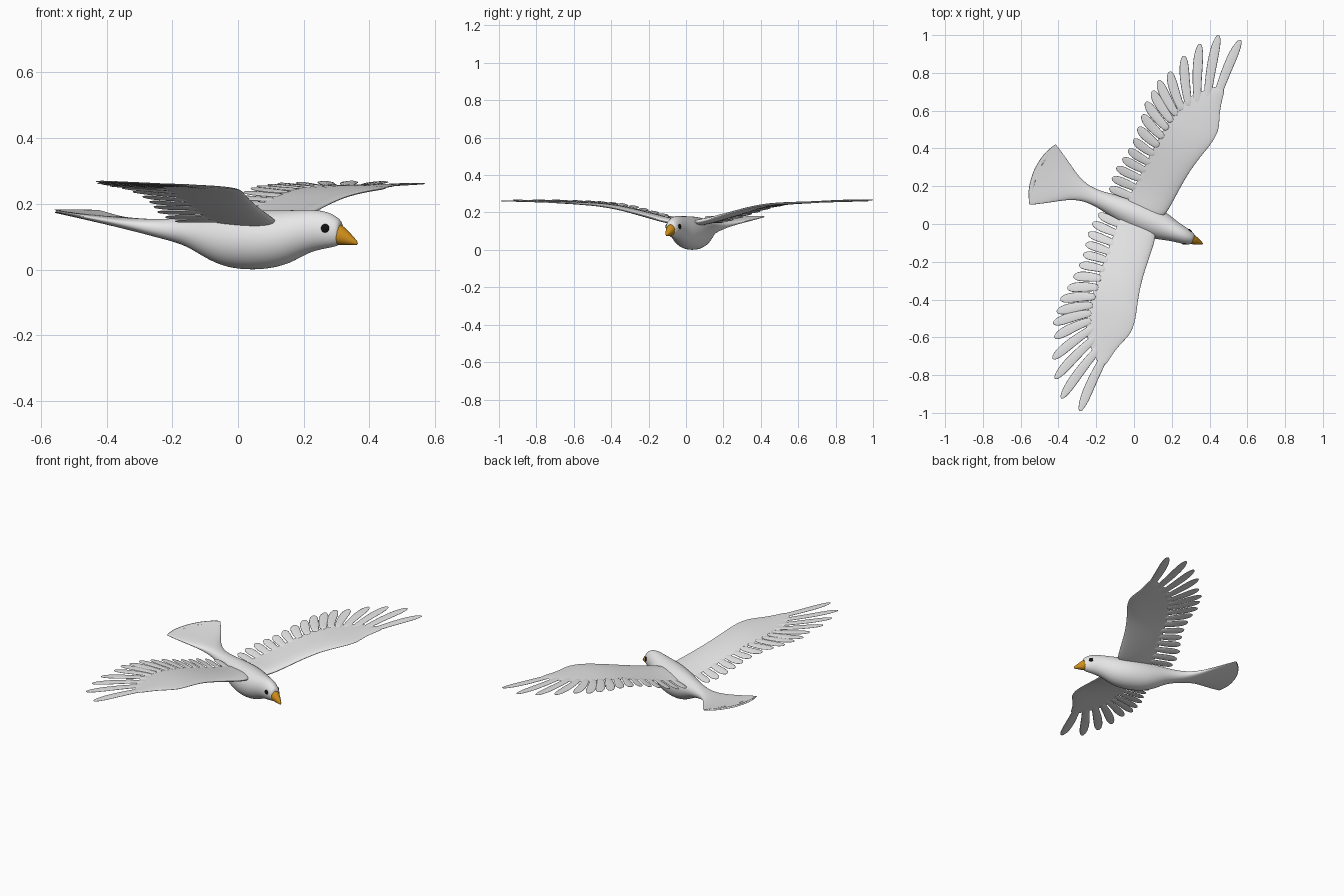
import bpy, bmesh, math
from mathutils import Matrix, Vector

if "Cube" in bpy.data.objects:
    bpy.data.objects.remove(bpy.data.objects["Cube"])

# The bird is built facing +x, then turned to its heading
TURN = Matrix.Rotation(math.radians(-23.4), 4, 'Z') @ Matrix.Translation((0, 0.048, 0))


def material(name, col):
    m = bpy.data.materials.new(name)
    m.diffuse_color = (*col, 1)
    m.use_nodes = True
    m.node_tree.nodes["Principled BSDF"].inputs["Base Color"].default_value = m.diffuse_color
    return m


WHITE = material("plumage_white", (0.8, 0.8, 0.8))
ORANGE = material("beak_orange", (0.62, 0.27, 0.01))
BLACK = material("eye_black", (0.005, 0.005, 0.005))


def interp(table, x):
    for (a, p), (b, q) in zip(table, table[1:]):
        if x <= b:
            t = max(0, (x - a) / (b - a))
            return p + (q - p) * t
    return table[-1][1]


def add_loft(bm, rings):
    """Skin a list of closed point rings and cap both ends."""
    rows = [[bm.verts.new(p) for p in r] for r in rings]
    n = len(rows[0])
    for a, b in zip(rows, rows[1:]):
        for i in range(n):
            bm.faces.new((a[i], a[(i + 1) % n], b[(i + 1) % n], b[i]))
    bm.faces.new(rows[0])
    bm.faces.new(rows[-1])


def finish(bm, name, mat, levels):
    bmesh.ops.recalc_face_normals(bm, faces=bm.faces)
    bmesh.ops.transform(bm, matrix=TURN, verts=bm.verts)
    for f in bm.faces:
        f.smooth = True
    me = bpy.data.meshes.new(name)
    bm.to_mesh(me)
    bm.free()
    me.materials.append(mat)
    ob = bpy.data.objects.new(name, me)
    bpy.context.collection.objects.link(ob)
    if levels:
        s = ob.modifiers.new("smooth", 'SUBSURF')
        s.levels = s.render_levels = levels
    return ob


def body_ring(u, zb, zt, hw, bow=0, p=1.0, n=24):
    """Cross-section across the body; bow pushes the middle backwards."""
    pts = []
    for i in range(n):
        a = 2 * math.pi * i / n
        c, s = math.cos(a), math.sin(a)
        c = math.copysign(abs(c) ** p, c)
        s = math.copysign(abs(s) ** p, s)
        pts.append((u - bow * (1 - c * c), hw * c, (zb + zt) / 2 + (zt - zb) / 2 * s))
    return pts


# Body, head and fanned tail in one skin: u, bottom, top, half width, bow, squareness
bm = bmesh.new()
add_loft(bm, [body_ring(*s) for s in (
    (0.322, 0.085, 0.142, 0.022), (0.314, 0.073, 0.155, 0.031),
    (0.285, 0.066, 0.173, 0.041), (0.245, 0.060, 0.182, 0.048),
    (0.20, 0.046, 0.182, 0.057), (0.15, 0.018, 0.181, 0.073),
    (0.09, 0.003, 0.181, 0.084), (0.03, -0.002, 0.180, 0.087),
    (-0.05, 0.003, 0.175, 0.080), (-0.12, 0.030, 0.167, 0.065),
    (-0.19, 0.074, 0.158, 0.048), (-0.27, 0.093, 0.152, 0.040, 0.0, 0.9),
    (-0.35, 0.116, 0.156, 0.056, 0.01, 0.8), (-0.43, 0.139, 0.164, 0.106, 0.025, 0.7),
    (-0.50, 0.159, 0.174, 0.150, 0.04, 0.6), (-0.548, 0.172, 0.183, 0.176, 0.055, 0.5),
    (-0.554, 0.174, 0.183, 0.178, 0.055, 0.5))])
finish(bm, "body_and_tail", WHITE, 2)

# Beak
bm = bmesh.new()
add_loft(bm, [body_ring(*s, n=16) for s in (
    (0.300, 0.074, 0.142, 0.029), (0.318, 0.074, 0.140, 0.027), (0.340, 0.074, 0.122, 0.020),
    (0.362, 0.074, 0.099, 0.011), (0.377, 0.074, 0.084, 0.004))])
finish(bm, "beak", ORANGE, 1)

# Wing height along the span
HEIGHT = ((0, .140), (.05, .145), (.1, .152), (.2, .177), (.3, .203), (.4, .228),
          (.5, .243), (.6, .250), (.8, .258), (1.1, .264))
THICK = ((0, .026), (.2, .021), (.4, .014), (.6, .010), (.8, .006))


def wing_z(u, v):
    return interp(HEIGHT, v) + 0.06 * (v - 0.2) * (0.1 - u)


# Wing plan: span position, leading edge, trailing edge
PLAN = ((0.02, .125, -.09), (.10, .141, -.08), (.218, .149, -.074), (.30, .158, -.070),
        (.384, .174, -.065), (.46, .196, -.058), (.515, .211, -.052), (.57, .216, -.043),
        (.61, .209, -.035), (.665, .186, -.012), (.72, .172, .025), (.76, .165, .075),
        (.80, .158, .115))
# Feathers from wing tip to body: tip u, tip v, base u, base v
FEATHERS = ((.130, 1.072, .140, .70), (.013, 1.05, .10, .69), (-.059, .967, .06, .66),
            (-.112, .875, .025, .63), (-.148, .768, 0, .60), (-.184, .702, -.015, .565),
            (-.192, .638, -.025, .525), (-.200, .570, -.03, .48), (-.190, .500, -.035, .43),
            (-.184, .430, -.04, .38), (-.181, .362, -.04, .33), (-.184, .302, -.04, .28),
            (-.194, .246, -.04, .235), (-.205, .190, -.04, .185), (-.205, .130, -.04, .13),
            (-.196, .075, -.04, .08))
# Feather outline: position along the feather, share of full width
OUTLINE = ((0, .7), (.25, .85), (.5, .97), (.7, 1), (.85, .88), (.95, .58), (1, .22))


def wing_ring(v, lead, trail, side, n=20):
    pts = []
    for i in range(n):
        a = 2 * math.pi * i / n
        c = math.cos(a)
        u = (lead + trail) / 2 + (lead - trail) / 2 * c
        t = interp(THICK, v) * (0.62 + 0.38 * c) * math.sin(a)
        pts.append((u, side * v, wing_z(u, v) + t))
    return pts


def feather_rings(tu, tv, bu, bv, half, side, n=8):
    base, tip = Vector((bu, bv)), Vector((tu, tv))
    d = tip - base
    nrm = Vector((-d.y, d.x)).normalized()
    if nrm.x < 0:
        nrm = -nrm
    rings = []
    for t, w in OUTLINE:
        # slight sweep: the middle bows backwards
        mid = base + d * t - nrm * 0.012 * math.sin(math.pi * t) * min(1, bv)
        ring = []
        for i in range(n):
            a = 2 * math.pi * i / n
            p = mid + nrm * half * w * math.cos(a)
            z = wing_z(p.x, p.y) + 0.0045 * (1.1 - 0.6 * t) * math.sin(a)
            ring.append((p.x, side * p.y, z))
        rings.append(ring)
    return rings


for side, label in ((1, "left"), (-1, "right")):
    # Wing blade
    bm = bmesh.new()
    add_loft(bm, [wing_ring(*s, side) for s in PLAN])
    finish(bm, label + "_wing", WHITE, 2)
    # Flight feathers
    bm = bmesh.new()
    for i, f in enumerate(FEATHERS):
        add_loft(bm, feather_rings(*f, 0.029 if i < 10 else 0.026, side))
    finish(bm, label + "_flight_feathers", WHITE, 1)
    # Eye
    bm = bmesh.new()
    bmesh.ops.create_uvsphere(bm, u_segments=20, v_segments=12, radius=0.0135)
    bmesh.ops.scale(bm, vec=(1, 0.5, 1), verts=bm.verts)
    bmesh.ops.rotate(bm, matrix=Matrix.Rotation(-side * 0.2, 3, 'Z'), verts=bm.verts)
    bmesh.ops.translate(bm, vec=(0.284, side * 0.037, 0.125), verts=bm.verts)
    finish(bm, label + "_eye", BLACK, 0)
